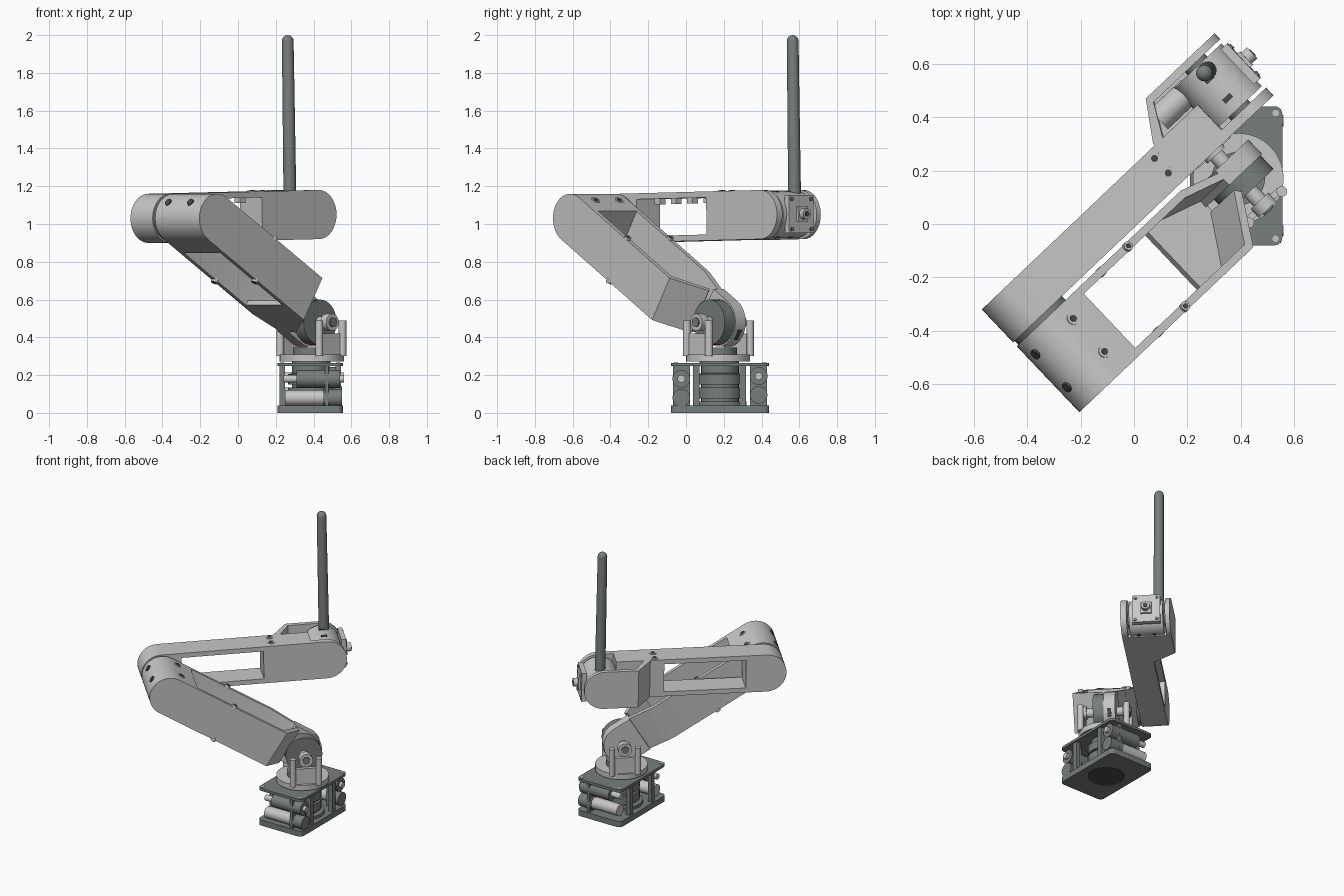
import bpy, bmesh, math
from mathutils import Matrix

cube = bpy.data.objects.get("Cube")
if cube:
    bpy.data.objects.remove(cube)


def material(name, rgb):
    m = bpy.data.materials.new(name)
    m.use_nodes = True
    m.diffuse_color = (*rgb, 1)
    m.node_tree.nodes["Principled BSDF"].inputs["Base Color"].default_value = (*rgb, 1)
    return m


LIGHT = material("light grey", (0.57, 0.57, 0.57))
DARK = material("dark green grey", (0.18, 0.21, 0.2))
BLACK = material("charcoal", (0.06, 0.065, 0.065))

WORLD = Matrix.Identity(4)
# Arm frame: x along the arm, y across it
ARM = Matrix.Rotation(math.radians(43.5), 4, "Z") @ Matrix.Diagonal((1, -1, 1, 1))
ELBOW = ARM @ Matrix.Translation((-0.503, 0, 1.03))
UPPER = ELBOW @ Matrix.Rotation(math.radians(31.4), 4, "Y")
FORE = ELBOW @ Matrix.Rotation(math.radians(-1.06), 4, "Y")
R = 0.13
REACH = 1.055
WRIST = 1.083


def finish(name, bm, mat, frame):
    bmesh.ops.transform(bm, matrix=frame, verts=bm.verts)
    bmesh.ops.recalc_face_normals(bm, faces=bm.faces)
    me = bpy.data.meshes.new(name)
    bm.to_mesh(me)
    bm.free()
    me.shade_smooth()
    me.set_sharp_from_angle(angle=math.radians(30))
    me.materials.append(mat)
    ob = bpy.data.objects.new(name, me)
    bpy.context.collection.objects.link(ob)
    return ob


def prism(name, pts, lo, hi, mat=LIGHT, frame=WORLD, axis="y"):
    """Flat outline extruded along one axis of a frame."""
    k = "xyz".index(axis)

    def place(p, h):
        co = list(p)
        co.insert(k, h)
        return co
    bm = bmesh.new()
    a = [bm.verts.new(place(p, lo)) for p in pts]
    b = [bm.verts.new(place(p, hi)) for p in pts]
    bm.faces.new(a)
    bm.faces.new(b)
    n = len(pts)
    for i in range(n):
        j = (i + 1) % n
        bm.faces.new((a[i], a[j], b[j], b[i]))
    return finish(name, bm, mat, frame)


def box(name, x, y, z, mat=LIGHT, frame=WORLD):
    pts = [(x[0], z[0]), (x[1], z[0]), (x[1], z[1]), (x[0], z[1])]
    return prism(name, pts, *y, mat, frame)


def arc(cx, cy, r, a0, a1, n=24):
    return [(cx + r * math.cos(math.radians(a0 + (a1 - a0) * i / n)),
             cy + r * math.sin(math.radians(a0 + (a1 - a0) * i / n))) for i in range(n + 1)]


def rod(name, c, r, lo, hi, mat=LIGHT, frame=WORLD, axis="y"):
    return prism(name, arc(*c, r, 0, 360, 32)[:-1], lo, hi, mat, frame, axis)


def rounded(x, y, r):
    return (arc(x[1] - r, y[1] - r, r, 0, 90, 5) + arc(x[0] + r, y[1] - r, r, 90, 180, 5)
            + arc(x[0] + r, y[0] + r, r, 180, 270, 5) + arc(x[1] - r, y[0] + r, r, 270, 360, 5))


def lathe(name, profile, mat, frame):
    bm = bmesh.new()
    vs = [bm.verts.new((r, 0, z)) for r, z in profile]
    es = [bm.edges.new(e) for e in zip(vs, vs[1:])]
    bmesh.ops.spin(bm, geom=vs + es, cent=(0, 0, 0), axis=(0, 0, 1), angle=2 * math.pi, steps=32)
    bmesh.ops.remove_doubles(bm, verts=bm.verts, dist=1e-4)
    return finish(name, bm, mat, frame)


def bolt(name, x, y, z, frame):
    rod(name, (x, y), 0.024, z - 0.01, z + 0.004, LIGHT, frame, "z")
    rod(name + "_socket", (x, y), 0.013, z - 0.01, z + 0.007, BLACK, frame, "z")


# Base: tray, top plate, corner fixings and gear stack
BX, BY = (0.21, 0.555), (-0.08, 0.44)
prism("base_tray", rounded(BX, BY, 0.03), 0, 0.04, DARK, axis="z")
prism("base_top_plate", rounded(BX, BY, 0.03), 0.247, 0.265, DARK, axis="z")
rod("base_underside_disc", (0.385, 0.18), 0.12, -0.001, 0.01, BLACK, axis="z")
for x in (0.235, 0.53):
    for y in (-0.055, 0.415):
        rod("plate_hole", (x, y), 0.012, 0.25, 0.268, LIGHT, axis="z")
    for y in (0.055, 0.3):
        box("base_post", (x - 0.015, x + 0.015), (y - 0.017, y + 0.017), (0.03, 0.25), DARK)
stack = [(0, 0.03), (0.14, 0.03), (0.14, 0.06), (0.1, 0.06), (0.1, 0.075), (0.12, 0.075),
         (0.12, 0.135), (0.1, 0.135), (0.1, 0.15), (0.12, 0.15), (0.12, 0.205), (0.1, 0.21),
         (0.1, 0.275), (0, 0.275)]
lathe("base_gear_stack", stack, DARK, Matrix.Translation((0.385, 0.18, 0)))

# Base motors, one pair at each end
for y, z in ((-0.025, 0), (0.385, 0.015)):
    rod("motor_upper", (y, 0.18 + z), 0.047, 0.31, 0.54, DARK, axis="x")
    rod("motor_upper_cap", (y, 0.18 + z), 0.02, 0.24, 0.56, LIGHT, axis="x")
    rod("motor_lower", (y, 0.08 + z), 0.04, 0.25, 0.45, LIGHT, axis="x")
    rod("motor_lower_gearbox", (y, 0.08 + z), 0.046, 0.45, 0.55, DARK, axis="x")
    box("motor_bracket", (0.46, 0.48), (y - 0.045, y + 0.045), (0.03, 0.25), DARK)

# Turntable and shoulder yoke
SU, SN, SZ = 0.40, 0.145, 0.48
rod("turntable", (SU, SN), 0.17, 0.272, 0.31, LIGHT, ARM, "z")
rod("turntable_neck", (SU, SN), 0.1, 0.26, 0.28, DARK, ARM, "z")
rod("turntable_gear", (SU, SN), 0.1, 0.31, 0.345, DARK, ARM, "z")
for n0, shift in ((-0.01, -0.01), (0.27, 0.01)):
    box("yoke_plate", (SU - 0.08, SU + 0.08), (n0, n0 + 0.025), (0.31, 0.42), LIGHT, ARM)
    rod("yoke_hub", (SU, SZ), 0.045, n0 - 0.01, n0 + 0.035, LIGHT, ARM)
    rod("yoke_pin", (SU, SZ), 0.025, n0 - 0.018, n0 + 0.043, DARK, ARM)
    for s in (-1, 1):
        rod("yoke_post", (SU + s * 0.085, n0 + 0.0125 + shift), 0.02, 0.3, 0.49, LIGHT, ARM, "z")
rod("shoulder_axle", (SU, SZ), 0.03, 0, 0.28, LIGHT, ARM)
rod("shoulder_motor", (SU, SZ), 0.12, 0.13, 0.21, DARK, ARM)

# Upper arm: elbow block, two bent side walls, floor and shoulder lug
half = arc(0, 0, R, 90, 270)
prism("upper_elbow_block", half + [(0.14, -R), (0.14, R)], 0.03, 0.37, LIGHT, UPPER)
near = [(0.1, 0.37), (0.82, 0.37), (0.95, 0.19), (0.93, 0.165), (0.8, 0.34), (0.1, 0.34)]
far = [(0.1, 0.03), (0.76, 0.03), (0.95, 0.085), (0.95, 0.115), (0.75, 0.06), (0.1, 0.06)]
prism("upper_near_wall", near, -R, R, LIGHT, UPPER, "z")
prism("upper_far_wall", far, -R, R, LIGHT, UPPER, "z")
prism("upper_floor", [(0.67, 0.04), (0.76, 0.04), (0.94, 0.09), (0.94, 0.19), (0.81, 0.36), (0.67, 0.36)],
      -R, -0.1, LIGHT, UPPER, "z")
prism("shoulder_lug", arc(REACH, 0, R, -90, 90) + [(0.93, R), (0.93, -R)], 0.065, 0.14, LIGHT, UPPER)
box("shoulder_lug_slot", (REACH + R - 0.01, REACH + R + 0.002), (0.09, 0.115), (-0.03, 0.03), BLACK, UPPER)
for n in (0.045, 0.355):
    for z in (-R, R):
        rod("wall_bolt", (0.42, n), 0.018, z - 0.012, z + 0.012, LIGHT, UPPER, "z")
        rod("wall_bolt_socket", (0.42, n), 0.01, z - 0.014, z + 0.014, BLACK, UPPER, "z")
for n in (0.1, 0.27):
    bolt("elbow_bolt", 0.03, n, R, UPPER)
    rod("elbow_side_bolt", (n, 0.02), 0.02, -R - 0.004, -R + 0.01, BLACK, UPPER, "x")
rod("elbow_joint", (0, 0), 0.122, 0, 0.04, DARK, ELBOW)

# Forearm: elbow block, rails round the opening, wrist block
prism("forearm_elbow_block", half + [(0.135, -R), (0.135, R)], -0.16, 0.01, LIGHT, FORE)
for s in (-1, 1):
    box("forearm_rail", (0.13, 0.68), (-0.16, 0.01), sorted((s * 0.098, s * R)), LIGHT, FORE)
for i in range(4):
    x = 0.2 + i * 0.125
    box("rail_tooth", (x, x + 0.04), (-0.1, -0.06), (0.07, 0.1), LIGHT, FORE)
box("forearm_wrist_block", (0.67, 0.985), (-0.16, 0.01), (-R, R), LIGHT, FORE)
for n in (-0.125, -0.05):
    bolt("forearm_bolt", 0.73, n, R, FORE)

# Wrist: round side plates, flared wall, drum and floor
tip = arc(WRIST, 0, R, -90, 90)
prism("wrist_near_plate", tip + [(0.98, R), (0.98, -R)], -0.03, 0.01, LIGHT, FORE)
prism("wrist_far_plate", tip + [(0.86, R), (0.86, -R)], -0.31, -0.28, LIGHT, FORE)
prism("wrist_flared_wall", [(0.76, -0.15), (0.765, -0.17), (0.86, -0.31), (0.875, -0.285), (0.8, -0.15)],
      -R, R, LIGHT, FORE, "z")
prism("wrist_floor", [(0.78, -0.16), (0.87, -0.3), (WRIST, -0.3), (WRIST, -0.02), (0.97, -0.02)],
      -R, -0.105, LIGHT, FORE, "z")
rod("wrist_drum", (WRIST, 0), 0.122, -0.265, -0.045, LIGHT, FORE)
rod("wrist_axle", (WRIST, 0), 0.05, -0.29, -0.02, DARK, FORE)
rod("wrist_motor", (-0.22, 0.0), 0.05, 0.84, 1.0, LIGHT, FORE, "x")
for n in (-0.2, -0.1):
    box("drum_slot", (WRIST - 0.02, WRIST + 0.02), (n - 0.01, n + 0.01), (-0.125, 0.125), BLACK, FORE)

# Tool mount on the wrist end
box("tool_plate", (1.19, 1.222), (-0.25, -0.07), (-0.1, 0.1), LIGHT, FORE)
box("tool_block", (1.22, 1.235), (-0.195, -0.125), (-0.04, 0.04), LIGHT, FORE)
rod("tool_shaft", (-0.16, 0), 0.028, 1.22, 1.265, LIGHT, FORE, "x")
rod("tool_shaft_bore", (-0.16, 0), 0.015, 1.25, 1.268, BLACK, FORE, "x")
for n in (-0.23, -0.09):
    for z in (-0.08, 0.08):
        rod("tool_screw", (n, z), 0.011, 1.2, 1.228, DARK, FORE, "x")

# Upright wand standing on the wrist
wand = [(0, 0), (0.034, 0), (0.031, 0.84)]
wand += [(0.031 * math.cos(t * math.pi / 12), 0.84 + 0.031 * math.sin(t * math.pi / 12)) for t in range(1, 6)]
wand += [(0, 0.871)]
lean = Matrix.Rotation(math.radians(-0.8), 4, "Y") @ Matrix.Rotation(math.radians(0.7), 4, "X")
lathe("wand", wand, DARK, Matrix.Translation((0.275, 0.575, 1.129)) @ lean)
